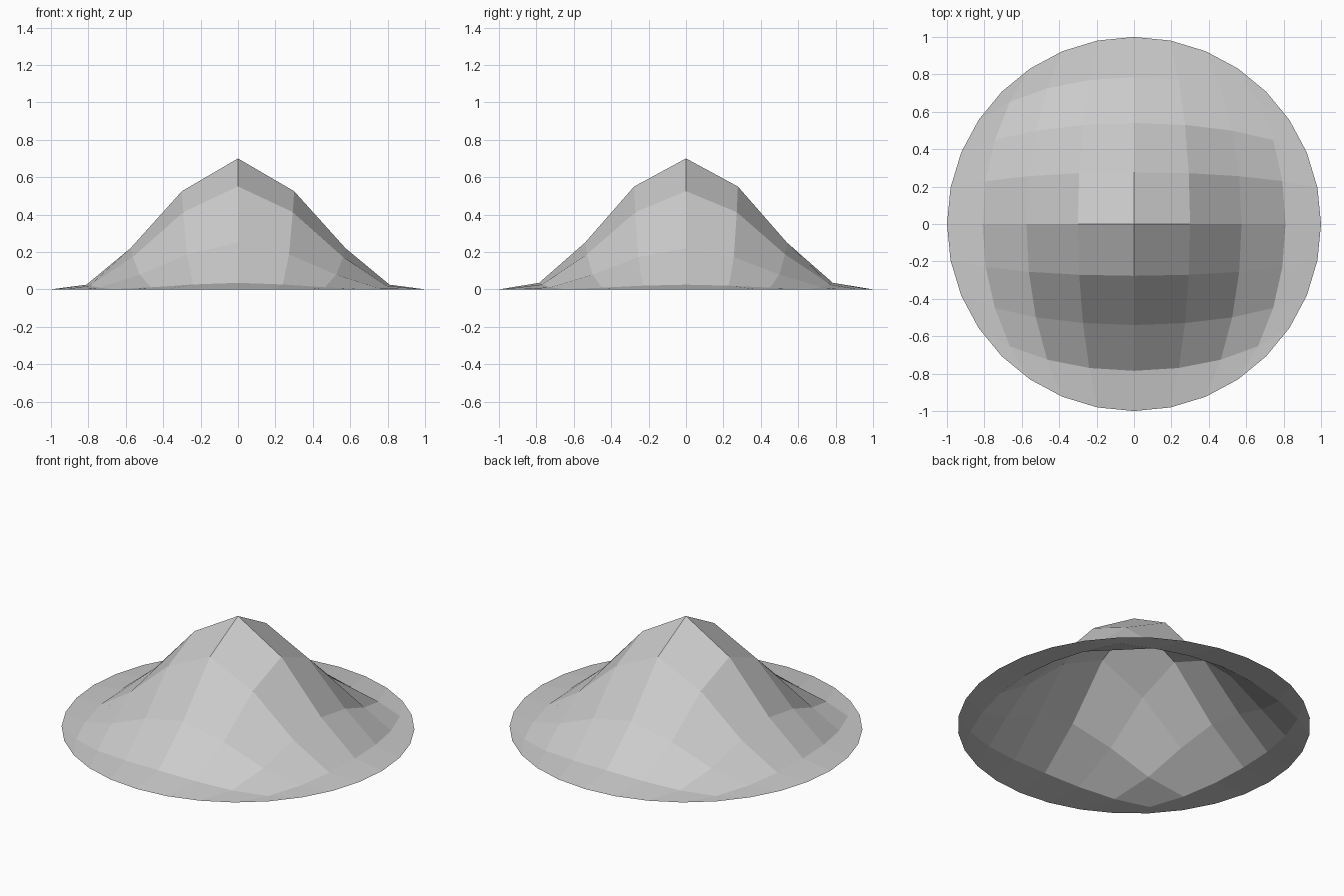
import bpy
import math

if "Cube" in bpy.data.objects:
    bpy.data.objects.remove(bpy.data.objects["Cube"], do_unlink=True)

# One plain grey for the whole shell
grey = bpy.data.materials.new("light grey")
grey.use_nodes = True
colour = (0.6, 0.6, 0.6, 1)
grey.diffuse_color = colour
grey.node_tree.nodes["Principled BSDF"].inputs["Base Color"].default_value = colour

N = 4                                     # cells from the centre to the rim
STEP = math.pi / (4 * N)                  # rim angle per cell
ACROSS = [0, 0.3, 0.575, 0.81, 1]         # spacing along x
DEEP = [0, 0.277, 0.54, 0.785, 1]         # spacing along y
FALL_X = [1, 0.75, 0.314, 0.036, 0]       # height falloff along x
FALL_Y = [1, 0.786, 0.357, 0.05, 0]       # height falloff along y
PEAK = 0.7


def bend(spacing, i, j):
    """Pull a grid line inwards so that the square grid ends on a circle."""
    a, b = abs(i), abs(j)
    rim = math.sin(a * STEP) if a < N else math.cos(math.pi / 4)
    pull = (1 - math.cos(b * STEP)) / (1 - math.cos(math.pi / 4))
    return math.copysign(spacing[a] + (rim - spacing[a]) * pull, i)


# Open hill shell: a square grid rounded into a disc and raised to a peak
span = range(-N, N + 1)
verts = [(bend(ACROSS, i, j), bend(DEEP, j, i),
          PEAK * FALL_X[abs(i)] * FALL_Y[abs(j)]) for j in span for i in span]
row = 2 * N + 1
faces = [(k, k + 1, k + row + 1, k + row)
         for j in range(2 * N) for k in range(j * row, j * row + 2 * N)]

mesh = bpy.data.meshes.new("hill_shell")
mesh.from_pydata(verts, [], faces)
mesh.materials.append(grey)
mesh.update()
hill = bpy.data.objects.new("hill_shell", mesh)
bpy.context.collection.objects.link(hill)
